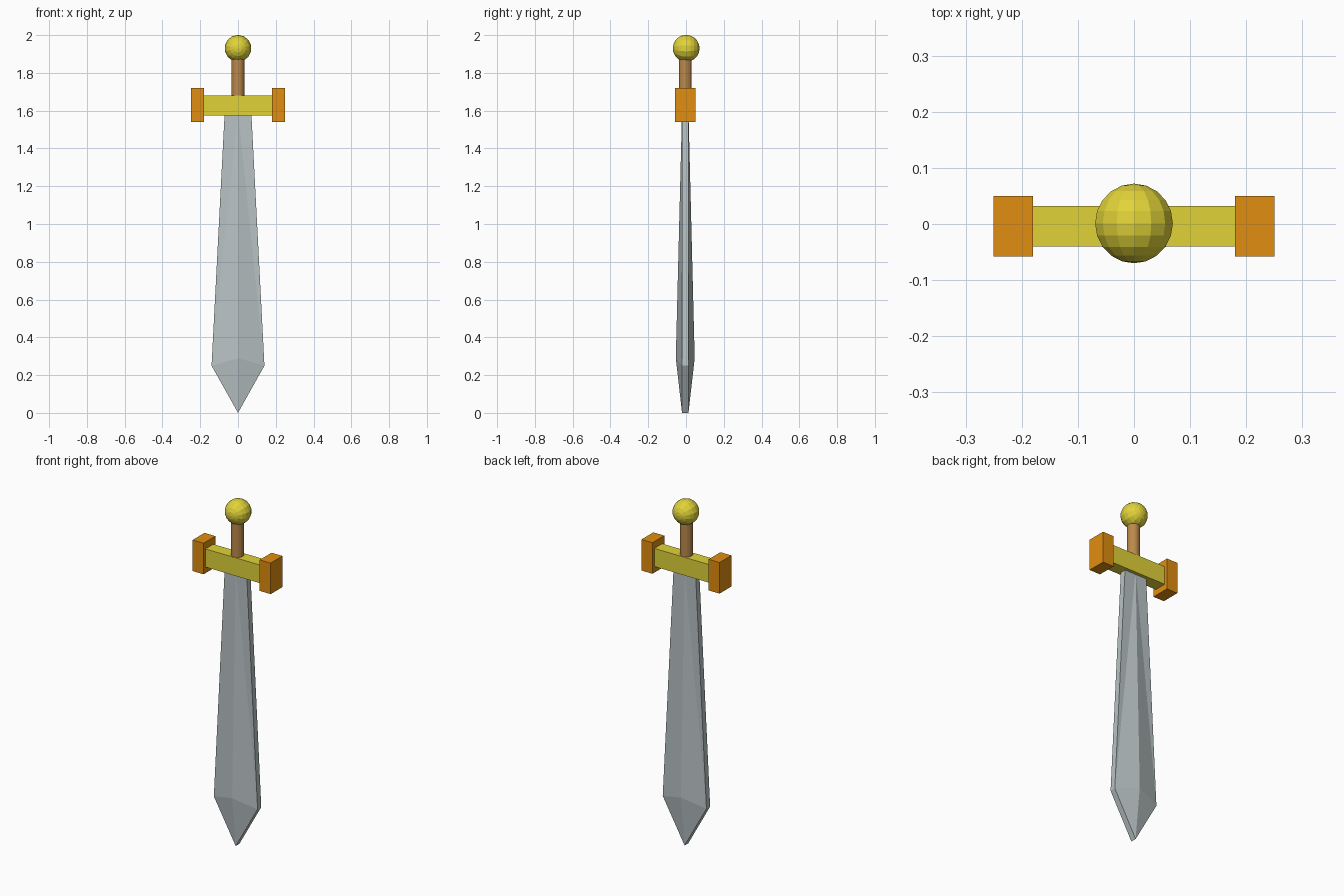
import bpy, bmesh, math

if "Cube" in bpy.data.objects:
    bpy.data.objects.remove(bpy.data.objects["Cube"])

YC = -0.004  # depth centre of blade and guard


def paint(obj, name, rgb):
    mat = bpy.data.materials.get(name) or bpy.data.materials.new(name)
    mat.diffuse_color = (*rgb, 1)
    mat.use_nodes = True
    mat.node_tree.nodes["Principled BSDF"].inputs["Base Color"].default_value = mat.diffuse_color
    obj.data.materials.append(mat)


def box(name, x0, x1, depth, z0, z1):
    bpy.ops.mesh.primitive_cube_add(size=1, location=((x0 + x1) / 2, YC, (z0 + z1) / 2))
    obj = bpy.context.object
    obj.name = name
    obj.scale = (x1 - x0, depth, z1 - z0)
    bpy.ops.object.transform_apply(location=False, rotation=False, scale=True)
    return obj


GOLD, ORANGE = (0.75, 0.65, 0.04), (0.75, 0.27, 0.005)

# Blade: flat-edged outline with a raised ridge point on each face
bm = bmesh.new()
outline = [(0, 0), (0.14, 0.25), (0.07, 1.6), (0, 1.6), (-0.07, 1.6), (-0.14, 0.25)]
rims = []
for side in (-1, 1):
    rim = [bm.verts.new((x, YC + side * 0.017, z)) for x, z in outline]
    ridge = bm.verts.new((0, YC + side * 0.05, 0.29))
    tip, r_shoulder, r_top, mid, l_top, l_shoulder = rim
    for tri in ((tip, r_shoulder, ridge), (tip, l_shoulder, ridge),
                (ridge, r_shoulder, mid), (ridge, l_shoulder, mid),
                (r_shoulder, r_top, mid), (l_shoulder, l_top, mid)):
        bm.faces.new(tri)
    rims.append(rim)
front, back = rims
for i in range(6):
    j = (i + 1) % 6
    bm.faces.new((front[i], front[j], back[j], back[i]))
bmesh.ops.recalc_face_normals(bm, faces=bm.faces)
mesh = bpy.data.meshes.new("blade")
bm.to_mesh(mesh)
bm.free()
blade = bpy.data.objects.new("blade", mesh)
bpy.context.collection.objects.link(blade)
paint(blade, "steel", (0.48, 0.54, 0.55))

# Crossguard with a block on each end
paint(box("crossguard", -0.185, 0.185, 0.072, 1.575, 1.68), "gold", GOLD)
for name, s in (("left_guard_end", -1), ("right_guard_end", 1)):
    x0, x1 = sorted((s * 0.18, s * 0.25))
    paint(box(name, x0, x1, 0.108, 1.54, 1.72), "orange", ORANGE)

# Grip
bpy.ops.mesh.primitive_cylinder_add(vertices=16, radius=0.034, depth=0.26,
                                    location=(0, YC, 1.77))
grip = bpy.context.object
grip.name = "grip"
paint(grip, "wood", (0.5, 0.25, 0.07))

# Pommel: faceted ball with its poles facing front and back
bpy.ops.mesh.primitive_uv_sphere_add(segments=14, ring_count=10, radius=0.071,
                                     location=(0, 0.001, 1.93),
                                     rotation=(math.pi / 2, 0, 0))
pommel = bpy.context.object
pommel.name = "pommel"
paint(pommel, "gold", GOLD)
